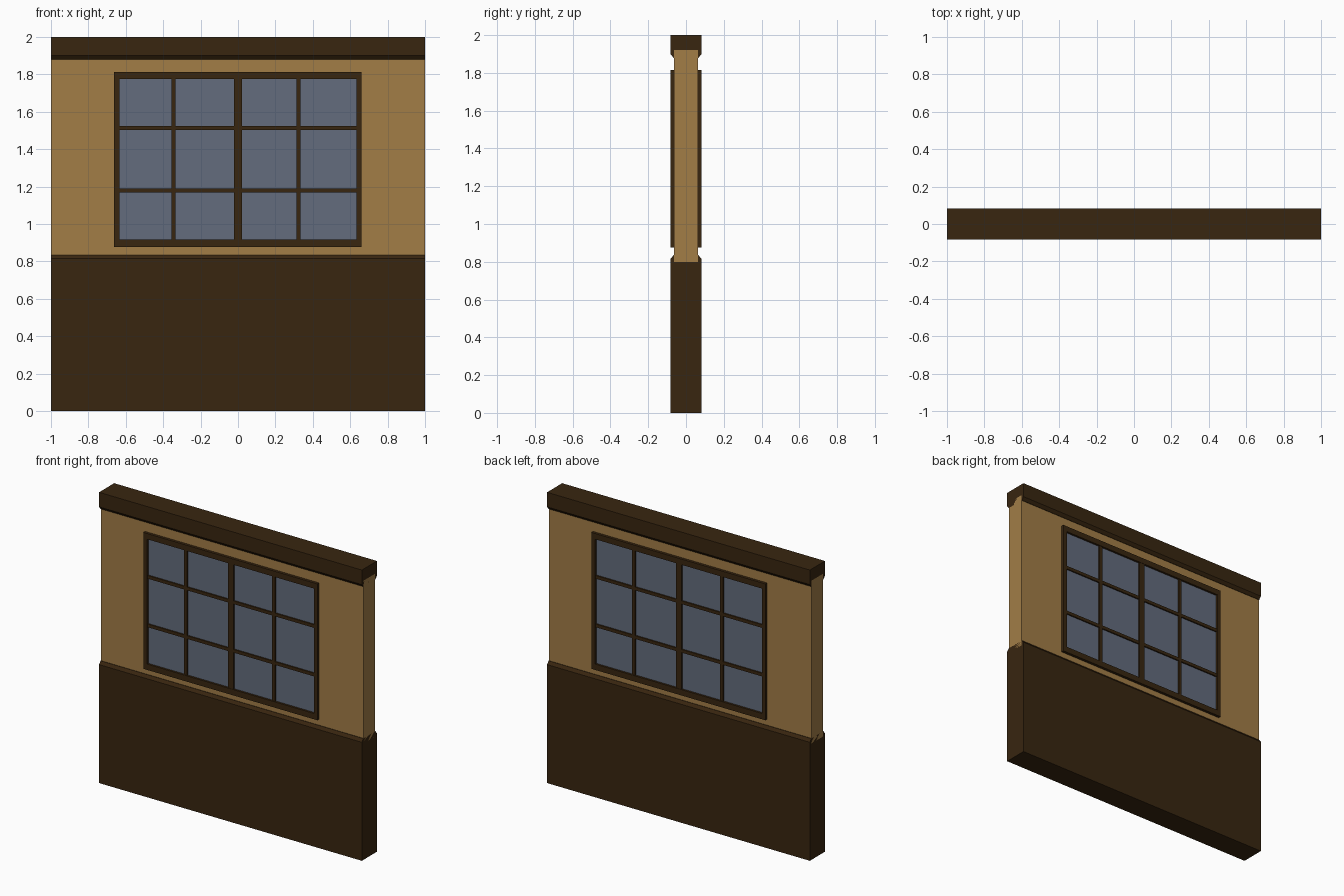
import bpy
import bmesh
from math import pi
from mathutils import Matrix

if "Cube" in bpy.data.objects:
    bpy.data.objects.remove(bpy.data.objects["Cube"])


def material(name, color):
    m = bpy.data.materials.new(name)
    m.diffuse_color = (*color, 1.0)
    m.use_nodes = True
    m.node_tree.nodes["Principled BSDF"].inputs["Base Color"].default_value = m.diffuse_color
    return m


WOOD = material("dark_wood", (0.040, 0.019, 0.005))
PLASTER = material("plaster", (0.36, 0.205, 0.062))
GLASS = material("glass", (0.125, 0.15, 0.205))


def make_object(name, bm, mat):
    bmesh.ops.recalc_face_normals(bm, faces=bm.faces)
    mesh = bpy.data.meshes.new(name)
    bm.to_mesh(mesh)
    bm.free()
    mesh.materials.append(mat)
    obj = bpy.data.objects.new(name, mesh)
    bpy.context.collection.objects.link(obj)
    return obj


def extrude_profile(name, profile, mat, half=1.0):
    """Sweep a (y, z) outline along the full wall width."""
    bm = bmesh.new()
    face = bm.faces.new([bm.verts.new((-half, y, z)) for y, z in profile])
    new = bmesh.ops.extrude_face_region(bm, geom=[face])["geom"]
    verts = [v for v in new if isinstance(v, bmesh.types.BMVert)]
    bmesh.ops.translate(bm, vec=(2 * half, 0, 0), verts=verts)
    # cap the starting end if the extrusion consumed it
    if face not in bm.faces[:]:
        bmesh.ops.holes_fill(bm, edges=bm.edges)
    return make_object(name, bm, mat)


def boxes(name, bounds, mat, turn):
    """Join several (x0, x1, y0, y1, z0, z1) boxes, turned about z."""
    bm = bmesh.new()
    for x0, x1, y0, y1, z0, z1 in bounds:
        mtx = (Matrix.Rotation(turn, 4, 'Z')
               @ Matrix.Translation(((x0 + x1) / 2, (y0 + y1) / 2, (z0 + z1) / 2))
               @ Matrix.Diagonal((x1 - x0, y1 - y0, z1 - z0, 1)))
        bmesh.ops.create_cube(bm, size=1, matrix=mtx)
    return make_object(name, bm, mat)


D, W = 0.082, 0.063   # half depth of timber and of plaster wall

# Plaster wall between the timbers
extrude_profile("plaster_wall", [(-W, 0.80), (W, 0.80), (W, 1.92), (-W, 1.92)], PLASTER)

# Lower panel with chamfered top edges
extrude_profile("lower_panel", [(-D, 0), (D, 0), (D, 0.815), (W + 0.003, 0.835),
                                (-W - 0.003, 0.835), (-D, 0.815)], WOOD)

# Top beam with chamfered bottom edges
extrude_profile("top_beam", [(-D, 2), (D, 2), (D, 1.90), (W + 0.003, 1.88),
                             (-W - 0.003, 1.88), (-D, 1.90)], WOOD)

# Matching window on both faces of the wall
X0, X1, Z0, Z1 = -0.663, 0.661, 0.876, 1.814      # frame outside
GX, GZ0, GZ1 = 0.634, 0.916, 1.775                # glazed opening
BACK = -0.06
for side, turn in (("front", 0), ("back", pi)):
    boxes(f"{side}_window_frame", [
        (X0, -GX, -D, BACK, Z0, Z1),
        (GX, X1, -D, BACK, Z0, Z1),
        (-GX, GX, -D, BACK, GZ1, Z1),
        (-GX, GX, -D, BACK, Z0, GZ0),
        (-0.021, 0.021, -D + 0.002, BACK, GZ0, GZ1),
    ], WOOD, turn)
    bars = [(x - 0.011, x + 0.011, -0.078, BACK, GZ0, GZ1) for x in (-0.344, 0.324)]
    bars += [(-GX, GX, -0.077, BACK, z - 0.011, z + 0.011) for z in (1.179, 1.513)]
    boxes(f"{side}_glazing_bars", bars, WOOD, turn)
    boxes(f"{side}_glass", [(-GX, GX, -0.068, BACK, GZ0, GZ1)], GLASS, turn)
